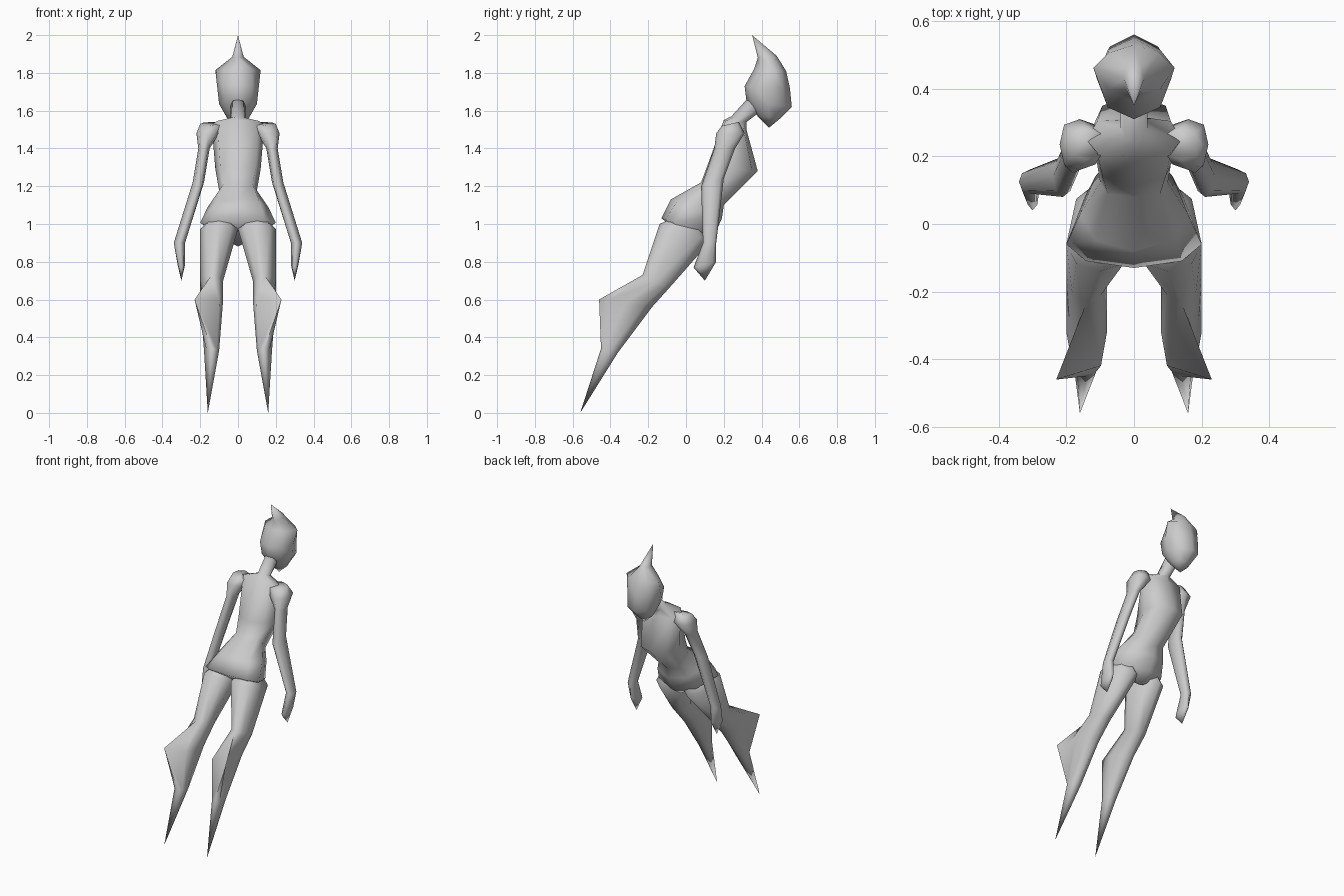
import bpy, bmesh, math
from mathutils import Vector

cube = bpy.data.objects.get("Cube")
if cube:
    bpy.data.objects.remove(cube)

colour = [0.6] * 3 + [1]
grey = bpy.data.materials.new("plain grey")
grey.use_nodes = True
grey.diffuse_color = colour
grey.node_tree.nodes["Principled BSDF"].inputs["Base Color"].default_value = colour


def section(back, front, width, centre=0, shift=0, flare=0, fullness=1):
    """Eight-sided section between a back and a front (y, z) point.

    The shift slides the widest points along it, flare moves the back point sideways
    and fullness pushes out the diagonal corners.
    """
    rear, fore = Vector((centre, *back)), Vector((centre, *front))
    points = []
    for corner in range(8):
        angle = corner * math.tau / 8
        reach = fullness if corner % 2 else 1
        along, across = math.cos(angle) * reach, math.sin(angle) * reach
        blend = (1 + along + shift * (1 - abs(along))) / 2
        points.append(rear.lerp(fore, blend) + Vector((width * across, 0, 0)))
    points[4].x += flare
    return points


def loft(name, sections, start_tip=None, end_tip=None, side=1):
    """Skin the sections in order, closing each end with a cap or a point."""
    bm = bmesh.new()

    def vertex(point):
        return bm.verts.new((point[0] * side, point[1], point[2]))

    rows = [[vertex(point) for point in row] for row in sections]
    for low, high in zip(rows, rows[1:]):
        for i in range(len(low)):
            bm.faces.new((low[i - 1], low[i], high[i], high[i - 1]))
    for row, tip in ((rows[0], start_tip), (rows[-1], end_tip)):
        if tip:
            apex = vertex(tip)
            for i in range(len(row)):
                bm.faces.new((row[i - 1], row[i], apex))
        else:
            bm.faces.new(row)
    bmesh.ops.recalc_face_normals(bm, faces=bm.faces)
    mesh = bpy.data.meshes.new(name)
    bm.to_mesh(mesh)
    bm.free()
    mesh.materials.append(grey)
    part = bpy.data.objects.new(name, mesh)
    bpy.context.collection.objects.link(part)
    bpy.ops.object.select_all(action="DESELECT")
    part.select_set(True)
    bpy.context.view_layer.objects.active = part
    bpy.ops.object.shade_smooth_by_angle(angle=math.radians(100))


def loft_pair(name, sections, start_tip=None, end_tip=None):
    for prefix, side in (("left_", 1), ("right_", -1)):
        loft(prefix + name, sections, start_tip, end_tip, side)


# Neck, torso and pelvis in one skin, down to the crotch
loft("torso", [
    section(back=(0.34, 1.68), front=(0.4, 1.6), width=0.04),
    section(back=(0.24, 1.57), front=(0.32, 1.54), width=0.04),
    section(back=(0.2, 1.55), front=(0.32, 1.5), width=0.14, shift=-0.2, fullness=1.1),
    section(back=(0.11, 1.3), front=(0.38, 1.28), width=0.12, fullness=1.1),
    section(back=(0.08, 1.22), front=(0.2, 1.1), width=0.1, shift=-0.3, fullness=1.1),
    section(back=(-0.08, 1.13), front=(0.19, 1.03), width=0.16, shift=-0.2),
    section(back=(-0.13, 1.03), front=(0.15, 0.94), width=0.2, shift=-0.5),
], end_tip=(0, 0.06, 0.88))

# Legs, hip to pointed foot, with a flared calf
loft_pair("leg", [
    section(back=(-0.14, 1), front=(0.13, 0.91), width=0.1, centre=0.1, shift=-0.4),
    section(back=(-0.23, 0.73), front=(-0.09, 0.66), width=0.06, centre=0.14),
    section(back=(-0.46, 0.6), front=(-0.18, 0.56), width=0.06, centre=0.14, flare=0.09),
    section(back=(-0.45, 0.34), front=(-0.36, 0.32), width=0.04, centre=0.14),
], start_tip=(0.1, 0.04, 1.08), end_tip=(0.16, -0.56, 0))

# Arms, rounded shoulder to fingertips
loft_pair("arm", [
    section(back=(0.19, 1.52), front=(0.28, 1.54), width=0.06, centre=0.14),
    section(back=(0.16, 1.48), front=(0.31, 1.48), width=0.06, centre=0.16, fullness=1.1),
    section(back=(0.15, 1.4), front=(0.26, 1.4), width=0.03, centre=0.18),
    section(back=(0.08, 1.2), front=(0.2, 1.24), width=0.03, centre=0.21),
    section(back=(0.09, 0.9), front=(0.16, 0.9), width=0.03, centre=0.31),
    section(back=(0.04, 0.77), front=(0.16, 0.8), width=0.02, centre=0.3),
], end_tip=(0.3, 0.1, 0.7))

# Head with wide temples and a swept crest
loft("head", [
    section(back=(0.38, 1.57), front=(0.5, 1.56), width=0.06),
    section(back=(0.32, 1.65), front=(0.56, 1.62), width=0.1),
    section(back=(0.31, 1.73), front=(0.55, 1.72), width=0.11),
    section(back=(0.36, 1.82), front=(0.53, 1.81), width=0.12, shift=0.2, fullness=0.9),
    section(back=(0.38, 1.88), front=(0.48, 1.89), width=0.03),
], start_tip=(0, 0.44, 1.51), end_tip=(0, 0.35, 2))
